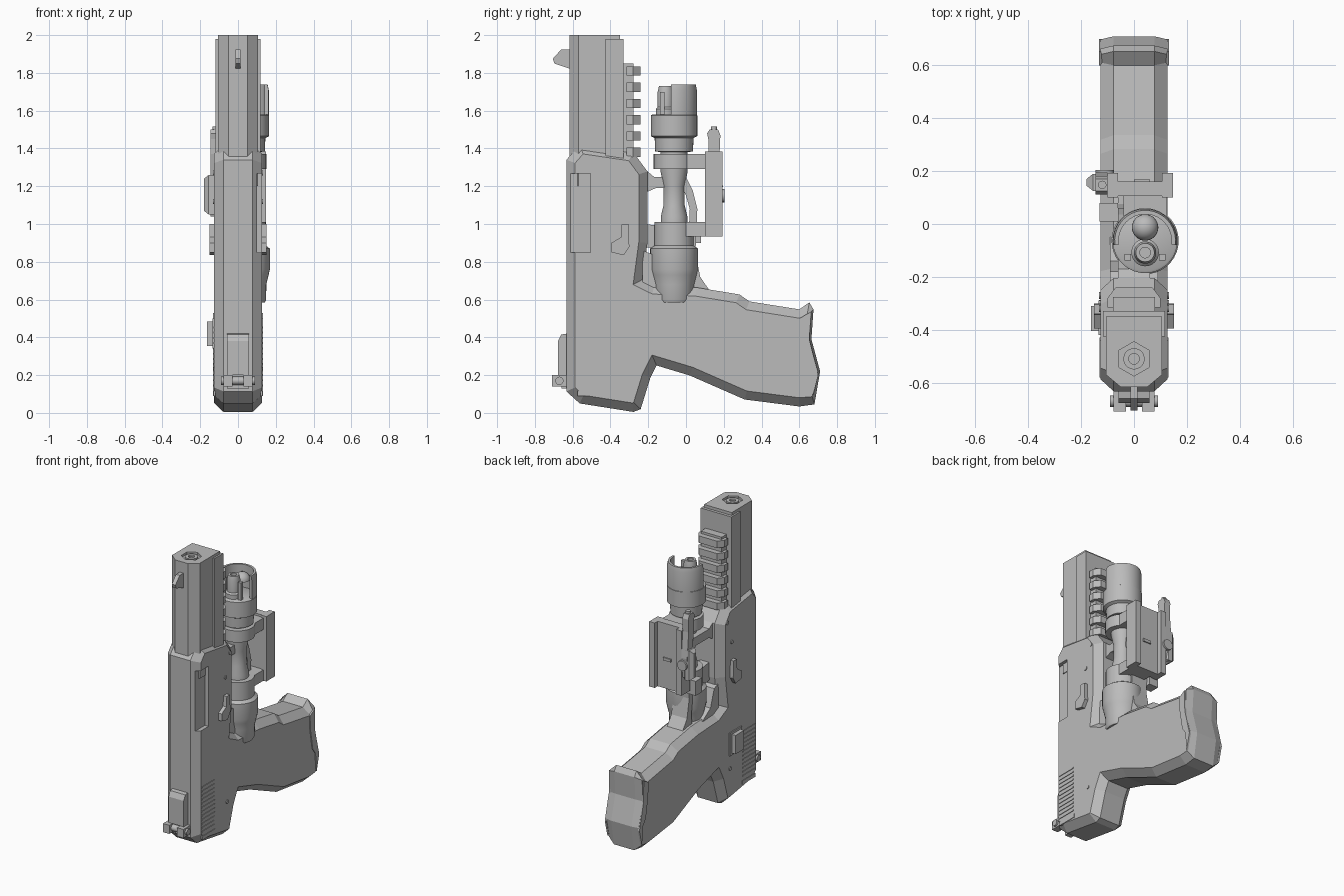
import bpy, bmesh, math
from mathutils import Vector, Matrix

cube = bpy.data.objects.get("Cube")
if cube:
    bpy.data.objects.remove(cube, do_unlink=True)

grey = bpy.data.materials.new("plain_grey")
grey.use_nodes = True
grey.diffuse_color = (0.5, 0.5, 0.5, 1)
grey.node_tree.nodes["Principled BSDF"].inputs["Base Color"].default_value = (0.5, 0.5, 0.5, 1)


def finish(name, bm, smooth=False):
    bmesh.ops.recalc_face_normals(bm, faces=bm.faces)
    me = bpy.data.meshes.new(name)
    bm.to_mesh(me)
    bm.free()
    me.materials.append(grey)
    if smooth:
        for p in me.polygons:
            p.use_smooth = True
        me.set_sharp_from_angle(angle=math.radians(35))
    ob = bpy.data.objects.new(name, me)
    bpy.context.collection.objects.link(ob)
    return ob


def loft(name, rings):
    """Closed solid through equal-length rings of points."""
    bm = bmesh.new()
    loops = [[bm.verts.new(p) for p in r] for r in rings]
    n = len(loops[0])
    for a, b in zip(loops, loops[1:]):
        for i in range(n):
            j = (i + 1) % n
            bm.faces.new((a[i], a[j], b[j], b[i]))
    bm.faces.new(loops[0])
    bm.faces.new(loops[-1])
    return finish(name, bm)


def inset(pts, d):
    """Move a clockwise outline inwards by d with mitred corners."""
    out = []
    for i, p in enumerate(pts):
        p, a, b = Vector(p), Vector(pts[i - 1]), Vector(pts[(i + 1) % len(pts)])
        u, v = (p - a).normalized(), (b - p).normalized()
        n1, n2 = Vector((u.y, -u.x)), Vector((v.y, -v.x))
        out.append(p + (n1 + n2) * d / max(1 + n1.dot(n2), 0.5))
    return out


def side_prism(name, pts, x0, x1, bevel=0, flat=0):
    """Side outline (y, z) extruded along x, optionally with bevelled rims."""
    rings = [(x0, pts), (x1, pts)]
    if bevel:
        small = inset(pts, bevel)
        for p, q in zip(pts, small):
            if p[0] > 0.64:          # the butt end stays nearly square
                q.x = p[0] - 0.012
        rings = [(x0, small), (x0 + flat, pts), (x1 - flat, pts), (x1, small)]
    return loft(name, [[(x, p[0], p[1]) for p in r] for x, r in rings])


def up_prism(name, pts, z0, z1):
    return loft(name, [[(x, y, z) for x, y in pts] for z in (z0, z1)])


def box(name, x0, x1, y0, y1, z0, z1):
    return up_prism(name, [(x0, y0), (x1, y0), (x1, y1), (x0, y1)], z0, z1)


def cyl(name, centre, r, depth, axis="Z", sides=24):
    bm = bmesh.new()
    rot = {"Z": Matrix(), "X": Matrix.Rotation(math.pi / 2, 4, "Y"),
           "Y": Matrix.Rotation(math.pi / 2, 4, "X")}[axis]
    bmesh.ops.create_cone(bm, cap_ends=True, segments=sides, radius1=r, radius2=r,
                          depth=depth, matrix=Matrix.Translation(centre) @ rot)
    return finish(name, bm, sides > 8)


def lathe(name, prof, cx, cy, start=0, sweep=360, closed=False):
    """Turn (radius, z) points round a vertical axis."""
    bm = bmesh.new()
    vs = [bm.verts.new((cx + r, cy, z)) for r, z in prof]
    es = [bm.edges.new(e) for e in zip(vs, vs[1:])]
    if closed:
        es.append(bm.edges.new((vs[-1], vs[0])))
    bmesh.ops.rotate(bm, verts=vs, cent=(cx, cy, 0), matrix=Matrix.Rotation(math.radians(start), 3, "Z"))
    bmesh.ops.spin(bm, geom=vs + es, cent=(cx, cy, 0), axis=(0, 0, 1),
                   angle=math.radians(sweep), steps=max(8, sweep // 10))
    bmesh.ops.remove_doubles(bm, verts=bm.verts, dist=0.0005)
    bmesh.ops.holes_fill(bm, edges=[e for e in bm.edges if e.is_boundary])
    return finish(name, bm, True)


def cut(target, tool):
    m = target.modifiers.new("cut", "BOOLEAN")
    m.operation, m.object, m.solver = "DIFFERENCE", tool, "EXACT"
    tool.hide_render = True
    tool.hide_set(True)


# Frame and grip in one bevelled outline
outline = [(-.633, 1.34), (-.563, 1.42), (-.278, 1.378), (-.204, 1.278), (-.204, .9),
           (-.23, .706), (-.167, .675), (.056, .664), (.283, .627), (.336, .59),
           (.6, .548), (.653, .585), (.675, .548), (.664, .39), (.71, .22), (.68, .045),
           (.6, .034), (.31, .071), (.02, .198), (-.156, .251), (-.188, .188),
           (-.24, .02), (-.278, .005), (-.563, .05), (-.633, .114)]
frame = side_prism("frame_and_grip", outline, -.127, .127, .046, .05)
cut(frame, box("port_cutter", .1, .2, -.7, -.505, .85, 1.267))
port_corner = [(.03, -.61), (.1, -.52), (.1, -.49), (.02, -.49)]
up_prism("chamber", port_corner, .86, 1.26)

# Butt cap edge plates
cap = [(.6, .5), (.652, .53), (.655, .38), (.7, .2), (.672, .09), (.66, .22), (.63, .26), (.605, .4)]
for s in (-1, 1):
    side_prism("butt_plate", cap, s * .12, s * .133)

# Slide, lower housing and muzzle
slide_shape = [(-.05, -.617), (.05, -.617), (.106, -.57), (.106, -.35), (-.106, -.35), (-.106, -.57)]
slide = up_prism("slide", slide_shape, 1.2, 2)
cut(slide, cyl("muzzle_cutter", (0, -.51, 2), .065, .03, sides=6))
lathe("barrel_ring", [(.02, 1.9), (.04, 1.9), (.04, 1.997), (.02, 1.997)], 0, -.51, closed=True)
box("slide_housing", -.118, .118, -.426, -.33, 1.25, 1.98)

# Accessory rail with teeth
box("rail_base", -.08, .08, -.335, -.277, 1.3, 1.85)
tooth = [(-.1, -.315), (.1, -.315), (.1, -.28), (.07, -.24), (-.07, -.24), (-.1, -.28)]
for i in range(6):
    z = 1.38 + i * .086
    up_prism("rail_tooth", tooth, z - .024, z + .024)

# Sights
side_prism("front_sight", [(-.61, 1.925), (-.66, 1.925), (-.705, 1.875), (-.697, 1.85), (-.61, 1.82)], -.014, .014)
side_prism("rear_sight", [(-.63, .42), (-.66, .415), (-.678, .38), (-.678, .2), (-.63, .2)], -.058, .058)
box("rear_sight_base", -.058, .058, -.66, -.62, .13, .22)
cyl("rear_sight_pin", (0, -.67, .17), .022, .18, "X", 12)
for s in (-1, 1):
    box("rear_sight_post", s * .03, s * .078, -.71, -.63, .14, .2)

# Side details shared by both flanks
lever = [(-.395, .85), (-.395, .9), (-.345, .93), (-.34, 1), (-.305, 1), (-.3, .88), (-.33, .835)]
for s in (-1, 1):
    side_prism("side_lever", lever, s * .12, s * .152)
    for i in range(12):
        z = .14 + i * .028
        box("grip_ridge", s * .12, s * .131, -.58, -.44, z, z + .01)
    for y, z in ((-.27, 1.27), (-.32, 1.12), (-.3, .25)):
        cyl("frame_pin", (s * .127, y, z), .013, .01, "X", 12)
    box("bottom_strip", s * .12, s * .131, -.575, -.43, .09, .115)
box("magazine_catch", -.135, -.12, -.42, -.29, .34, .5)
box("magazine_button", -.163, -.12, -.405, -.31, .355, .485)

# Trigger guard and trigger
guard = [(-.23, 1.3), (-.17, 1.25), (0, 1.25), (.035, 1.18), (.06, 1.08), (.05, .85), (.075, .72), (.13, .64),
         (.02, .64), (.025, .74), (.01, .85), (.02, 1.08), (0, 1.15), (-.02, 1.19), (-.16, 1.19), (-.23, 1.16)]
side_prism("trigger_guard", guard, -.06, .06)
side_prism("trigger", [(-.22, 1.0), (-.14, .99), (-.09, .9), (-.06, .8), (-.09, .79), (-.13, .86), (-.22, .88)], -.035, .035)
side_prism("grip_tang", [(-.23, .86), (-.18, .84), (-.14, .72), (-.05, .66), (-.23, .6)], -.09, .09)

# Flashlight
LX, LY = .042, -.063
body = [(0, .585), (.1, .585), (.107, .6), (.108, .68), (.12, .73), (.127, .76), (.127, .87), (.105, .885),
        (.105, .94), (.07, .96), (.07, 1.04), (.056, 1.1), (.056, 1.2), (.072, 1.28), (.072, 1.38),
        (.1, 1.385), (.103, 1.455), (.123, 1.465), (.123, 1.575), (.115, 1.58), (0, 1.58)]
lathe("flashlight_body", body, LX, LY)
lathe("flashlight_shroud", [(.1, 1.57), (.121, 1.57), (.121, 1.71), (.115, 1.738), (.1, 1.738)],
      LX, LY, start=-8, sweep=196, closed=True)
lathe("flashlight_dome", [(.05 * math.cos(a * math.pi / 12), 1.66 + .05 * math.sin(a * math.pi / 12))
                          for a in range(7)] + [(0, 1.57), (.05, 1.57)], LX, LY + .05)
lathe("flashlight_socket", [(0, 1.57), (.052, 1.57), (.052, 1.61), (.042, 1.62), (.042, 1.7),
                            (.035, 1.73), (.02, 1.73), (.02, 1.71), (0, 1.71)], LX, LY - .045)
for x in (-.065, .065):
    box("socket_clip", LX + x - .012, LX + x + .012, LY - .075, LY - .05, 1.57, 1.7)

# Clamp mount: two rings, plate and flanges
for z0, z1, r in ((1.29, 1.37, .108), (.935, 1.01, .105)):
    lathe("clamp_ring", [(.05, z0), (r, z0), (r, z1), (.05, z1)], LX, LY, closed=True)
    box("clamp_arm", -.04, .125, -.02, .13, z0, z1)
box("mount_plate", -.1, .14, .105, .16, .935, 1.385)
for x0, x1 in ((.105, .147), (-.1, -.06)):
    box("mount_flange", x0, x1, .1, .193, .935, 1.385)
box("mount_slot_bar", .0, .06, .155, .168, 1.13, 1.15)

# Clamp lever and its pivot on the left of the mount
arm = [(.118, 1.37), (.118, 1.45), (.112, 1.48), (.125, 1.5), (.17, 1.5), (.182, 1.47), (.178, 1.38),
       (.195, 1.2), (.18, 1.06), (.15, 1.04), (.13, 1.1), (.14, 1.25)]
side_prism("clamp_lever", arm, -.145, -.1)
cyl("clamp_lever_tip", (-.12, .148, 1.495), .016, .04, "Z", 12)
side_prism("clamp_pivot", [(.125, 1.05), (.125, 1.26), (.19, 1.26), (.19, 1.05)], -.18, -.1, .02, .025)
cyl("clamp_screw", (-.11, .19, 1.15), .035, .03, "Y", 16)
box("switch_pad", -.13, -.06, .01, .08, .9, 1.0)
